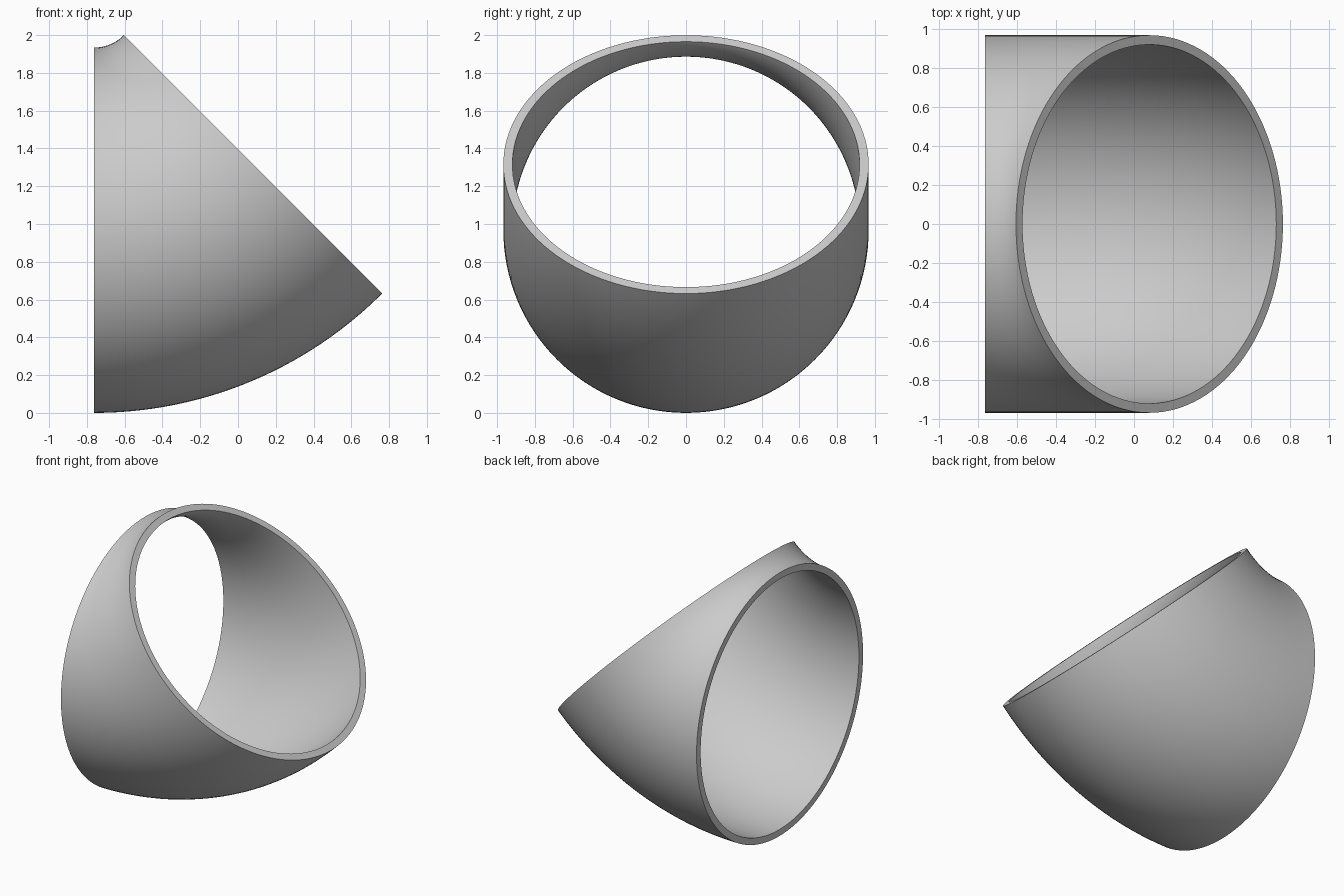
import bpy
import bmesh
import math
from mathutils import Matrix, Vector

cube = bpy.data.objects.get("Cube")
if cube:
    bpy.data.objects.remove(cube, do_unlink=True)

OUTER, WALL, BEND = 0.967, 0.048, 1.19   # pipe radius, wall, bend radius
START_X = -0.7625
ANGLE = math.radians(45)
SIDES, STEPS = 128, 40

# Grey material
grey = bpy.data.materials.new("plain grey")
grey.use_nodes = True
colour = (0.6, 0.6, 0.6, 1)
grey.diffuse_color = colour
grey.node_tree.nodes["Principled BSDF"].inputs["Base Color"].default_value = colour

bm = bmesh.new()
pivot = Matrix.Translation((START_X, 0, OUTER + BEND))


def ring(radius, step):
    """Circle of vertices across the pipe, part of the way round the bend."""
    turn = pivot @ Matrix.Rotation(-ANGLE * step / STEPS, 4, "Y")
    angles = [math.tau * i / SIDES for i in range(SIDES)]
    return [bm.verts.new(turn @ Vector((0, radius * math.cos(a), radius * math.sin(a) - BEND)))
            for a in angles]


def join(first, second):
    """Band of quads between two matching rings."""
    for i in range(SIDES):
        bm.faces.new((first[i - 1], first[i], second[i], second[i - 1]))


# Outer and inner walls, then a flat rim at each opening
outer, inner = [[ring(radius, step) for step in range(STEPS + 1)]
                for radius in (OUTER, OUTER - WALL)]
for wall in (outer, inner):
    for first, second in zip(wall, wall[1:]):
        join(first, second)
for end in (0, -1):
    join(outer[end], inner[end])
bmesh.ops.recalc_face_normals(bm, faces=bm.faces)

mesh = bpy.data.meshes.new("pipe_elbow")
bm.to_mesh(mesh)
bm.free()
mesh.materials.append(grey)
elbow = bpy.data.objects.new("pipe_elbow", mesh)
bpy.context.collection.objects.link(elbow)

# Smooth walls, crisp rims
bpy.ops.object.select_all(action="DESELECT")
elbow.select_set(True)
bpy.context.view_layer.objects.active = elbow
bpy.ops.object.shade_smooth_by_angle(angle=math.radians(30))
